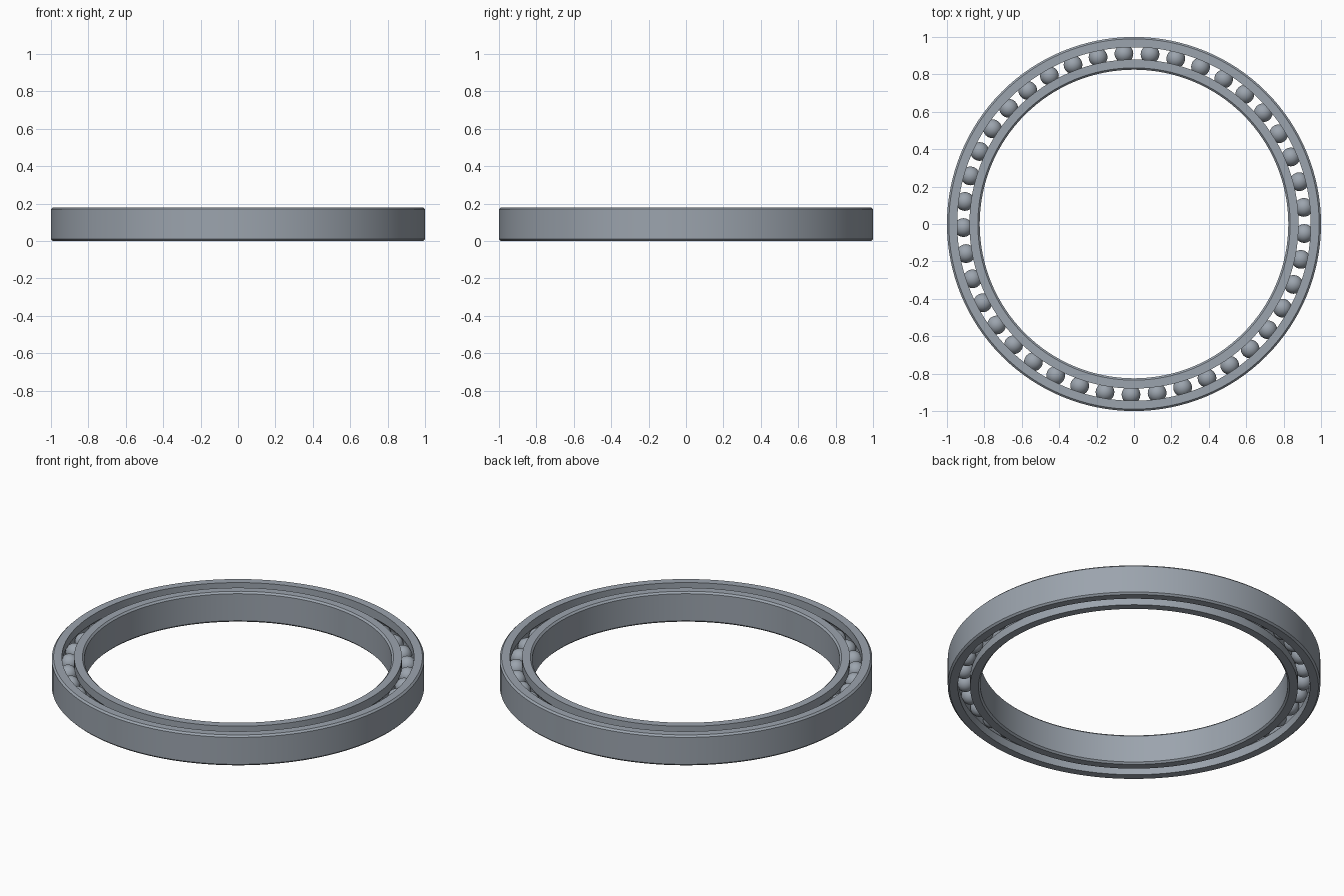
import bpy
import math

cube = bpy.data.objects.get("Cube")
if cube:
    bpy.data.objects.remove(cube, do_unlink=True)

HEIGHT = 0.18
MID = HEIGHT / 2
PITCH = 0.912      # radius of the circle of balls
BALL_R = 0.05
BALLS = 41
CHAMFER = 0.01
SEGMENTS = 128

steel = bpy.data.materials.new("steel_grey")
steel.use_nodes = True
colour = (0.33, 0.37, 0.42, 1)
steel.diffuse_color = colour
steel.node_tree.nodes["Principled BSDF"].inputs["Base Color"].default_value = colour


def finish(obj, angle):
    bpy.ops.object.select_all(action="DESELECT")
    obj.select_set(True)
    bpy.context.view_layer.objects.active = obj
    bpy.ops.object.shade_smooth_by_angle(angle=math.radians(angle))


def race(name, wall, lip, side):
    """Revolve a ring: plain chamfered wall, and a ball groove in the lip side."""
    c = CHAMFER * side
    half = math.acos(abs(lip - PITCH) / (BALL_R + 0.002))
    groove = []
    for i in range(9):
        a = -half + 2 * half * i / 8
        groove.append((PITCH + side * (BALL_R + 0.002) * math.cos(a),
                       MID + (BALL_R + 0.002) * math.sin(a)))
    profile = [(lip, 0)] + groove + [(lip, HEIGHT), (wall - c, HEIGHT),
               (wall, HEIGHT - CHAMFER), (wall, CHAMFER), (wall - c, 0)]
    if side > 0:
        profile.reverse()
    n = len(profile)
    verts, faces = [], []
    for s in range(SEGMENTS):
        t = math.tau * s / SEGMENTS
        verts += [(r * math.cos(t), r * math.sin(t), z) for r, z in profile]
        nxt = (s + 1) % SEGMENTS
        for j in range(n):
            k = (j + 1) % n
            faces.append((s * n + j, s * n + k, nxt * n + k, nxt * n + j))
    mesh = bpy.data.meshes.new(name)
    mesh.from_pydata(verts, [], faces)
    mesh.materials.append(steel)
    obj = bpy.data.objects.new(name, mesh)
    bpy.context.collection.objects.link(obj)
    finish(obj, 30)


# Outer and inner rings
race("outer_ring", 1.0, 0.945, 1)
race("inner_ring", 0.825, 0.88, -1)

# Balls, all sharing one mesh
ball_mesh = None
for i in range(BALLS):
    t = math.radians(-3.2) + math.tau * i / BALLS
    place = (PITCH * math.cos(t), PITCH * math.sin(t), MID)
    if ball_mesh is None:
        bpy.ops.mesh.primitive_uv_sphere_add(segments=32, ring_count=16,
                                             radius=BALL_R, location=place)
        ball = bpy.context.object
        ball_mesh = ball.data
        ball_mesh.materials.append(steel)
        finish(ball, 60)
    else:
        ball = bpy.data.objects.new("ball", ball_mesh)
        ball.location = place
        bpy.context.collection.objects.link(ball)
    ball.name = f"ball_{i + 1}"
